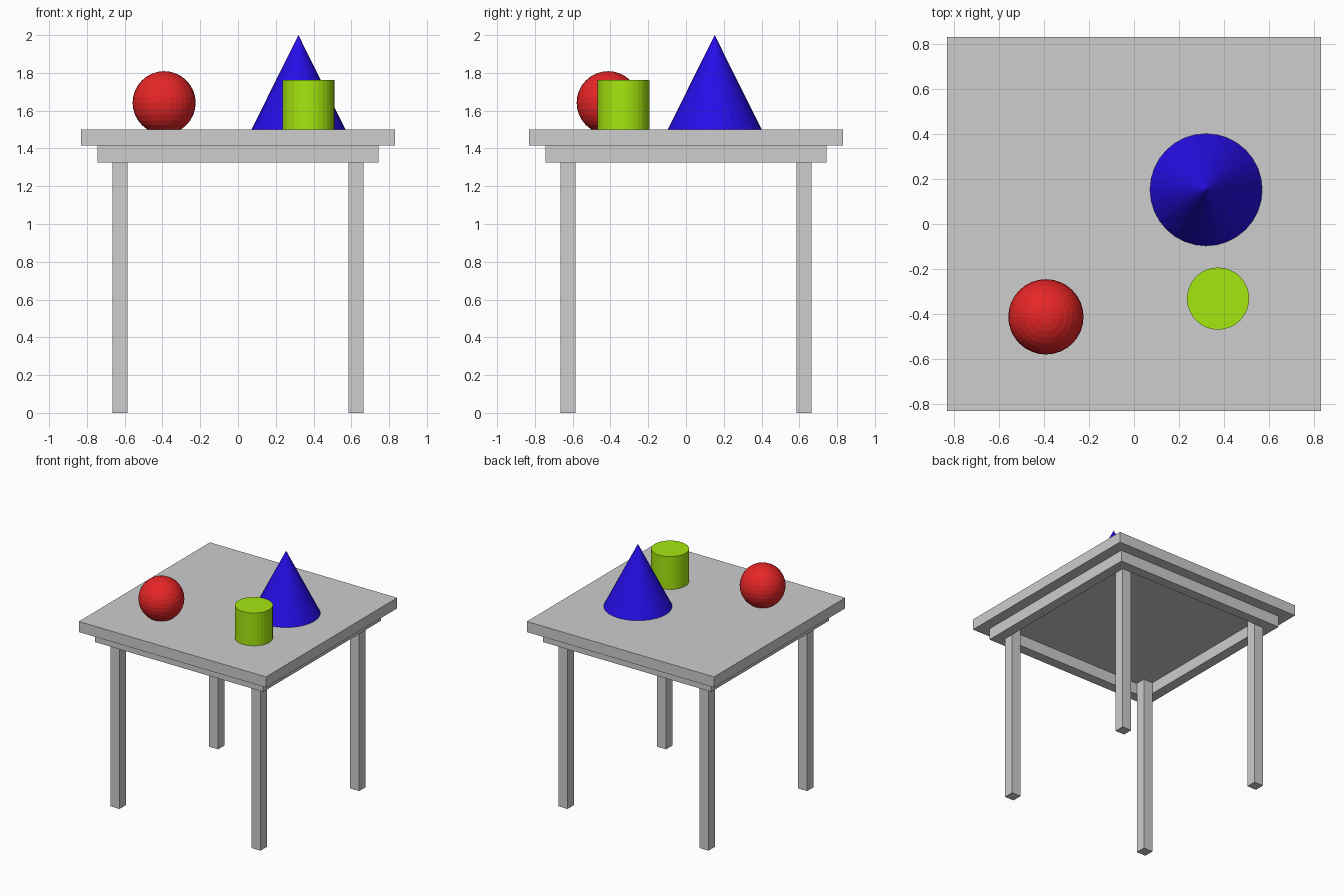
import bpy
import bmesh
from mathutils import Matrix, Vector

if "Cube" in bpy.data.objects:
    bpy.data.objects.remove(bpy.data.objects["Cube"])


def material(name, rgb):
    m = bpy.data.materials.new(name)
    m.diffuse_color = (*rgb, 1.0)
    m.use_nodes = True
    m.node_tree.nodes["Principled BSDF"].inputs["Base Color"].default_value = m.diffuse_color
    return m


GREY = material("table grey", (0.61, 0.61, 0.61))
RED = material("ball red", (0.8, 0.019, 0.02))
BLUE = material("cone blue", (0.019, 0.004, 0.8))
GREEN = material("cylinder green", (0.376, 0.8, 0.005))


def finish(name, bm, mat):
    me = bpy.data.meshes.new(name)
    bm.to_mesh(me)
    bm.free()
    me.materials.append(mat)
    ob = bpy.data.objects.new(name, me)
    bpy.context.collection.objects.link(ob)
    return ob


def box(name, lo, hi, mat):
    lo, hi = Vector(lo), Vector(hi)
    bm = bmesh.new()
    bmesh.ops.create_cube(bm, size=1, matrix=Matrix.Translation((lo + hi) / 2)
                          @ Matrix.Diagonal((*(hi - lo), 1)))
    return finish(name, bm, mat)


def tapered(name, x, y, z0, z1, r0, r1, mat):
    bm = bmesh.new()
    bmesh.ops.create_cone(bm, cap_ends=True, segments=32, radius1=r0, radius2=r1,
                          depth=z1 - z0,
                          matrix=Matrix.Translation((x, y, (z0 + z1) / 2)))
    bmesh.ops.remove_doubles(bm, verts=bm.verts, dist=1e-5)
    return finish(name, bm, mat)


TOP, UNDER, APRON = 1.5, 1.415, 1.325   # heights of table top and apron
OUT, IN, LEG = 0.745, 0.665, 0.585      # apron outside, apron inside, leg inside

# Table top
box("table_top", (-0.83, -0.83, UNDER), (0.83, 0.83, TOP), GREY)

# Hollow apron frame: a square ring, extruded up to the table top
bm = bmesh.new()
rings = []
for z in (APRON, UNDER):
    for r in (OUT, IN):
        rings.append([bm.verts.new((sx * r, sy * r, z))
                      for sx, sy in ((-1, -1), (1, -1), (1, 1), (-1, 1))])
lo_out, lo_in, hi_out, hi_in = rings
for a, b in ((lo_out, hi_out), (hi_out, hi_in), (hi_in, lo_in), (lo_in, lo_out)):
    for i in range(4):
        j = (i + 1) % 4
        bm.faces.new((a[i], a[j], b[j], b[i]))
bmesh.ops.recalc_face_normals(bm, faces=bm.faces)
finish("apron_frame", bm, GREY)

# Four legs in the inner corners of the apron
for sx, side in ((-1, "left"), (1, "right")):
    for sy, end in ((-1, "front"), (1, "back")):
        xs = sorted((sx * LEG, sx * IN))
        ys = sorted((sy * LEG, sy * IN))
        box(f"{end}_{side}_leg", (xs[0], ys[0], 0), (xs[1], ys[1], UNDER), GREY)

# Solids on the table, each sunk slightly into the top
bm = bmesh.new()
bmesh.ops.create_uvsphere(bm, u_segments=32, v_segments=16, radius=0.167,
                          matrix=Matrix.Translation((-0.391, -0.412, 1.642)))
finish("ball", bm, RED)
tapered("cone", 0.32, 0.152, 1.492, 2.0, 0.253, 0.0, BLUE)
tapered("cylinder", 0.373, -0.331, 1.488, 1.763, 0.138, 0.138, GREEN)
